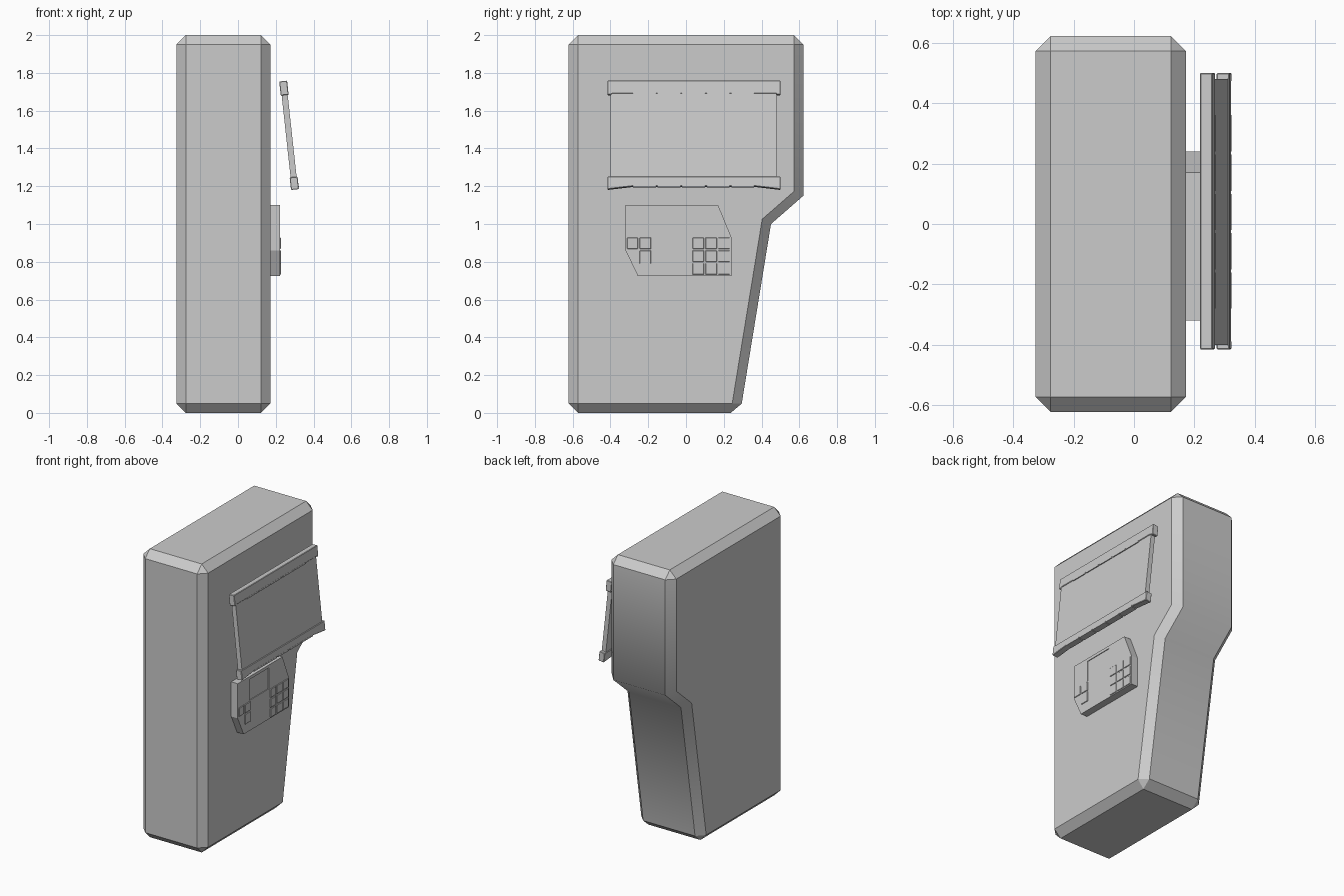
import bpy, bmesh
from math import radians, atan2
from mathutils import Matrix

if "Cube" in bpy.data.objects:
    bpy.data.objects.remove(bpy.data.objects["Cube"])


def prism(name, pts, x0, x1, matrix=None, bevel=0.0):
    """Extrude a (y, z) outline from x0 to x1, optionally chamfering its square edges."""
    bm = bmesh.new()
    face = bm.faces.new([bm.verts.new((x0, y, z)) for y, z in pts])
    ext = bmesh.ops.extrude_face_region(bm, geom=[face])
    moved = [v for v in ext["geom"] if isinstance(v, bmesh.types.BMVert)]
    bmesh.ops.translate(bm, verts=moved, vec=(x1 - x0, 0, 0))
    bmesh.ops.recalc_face_normals(bm, faces=bm.faces[:])
    if bevel:
        sharp = [e for e in bm.edges if e.calc_face_angle(0) > radians(60)]
        bmesh.ops.bevel(bm, geom=sharp, offset=bevel, segments=1,
                        profile=0.5, affect='EDGES')
    if matrix:
        bm.transform(matrix)
    me = bpy.data.meshes.new(name)
    bm.to_mesh(me)
    bm.free()
    ob = bpy.data.objects.new(name, me)
    bpy.context.collection.objects.link(ob)
    return ob


def rect(y0, y1, z0, z1):
    return [(y0, z0), (y1, z0), (y1, z1), (y0, z1)]


# cabinet body: chamfered profile, shading blended over the rear bend
body = prism("cabinet_body",
             [(-0.622, 0), (0.287, 0), (0.45, 1.0), (0.622, 1.15), (0.622, 2), (-0.622, 2)],
             -0.326, 0.172, bevel=0.05)
bm = bmesh.new()
bm.from_mesh(body.data)
for f in bm.faces:
    f.smooth = True
for e in bm.edges:
    a, b = (v.co for v in e.verts)
    e.smooth = abs(a.z - b.z) < 0.03 and 0.9 < a.z < 1.25
bm.to_mesh(body.data)
bm.free()

# tilted screen floating in front of the cabinet, with a rail at each end
tilt = (Matrix.Translation((0.2705, 0, 1.4675))
        @ Matrix.Rotation(-atan2(0.055, 0.505), 4, 'Y'))
prism("screen_panel", rect(-0.40, 0.48, -0.25, 0.25), -0.016, 0.016, tilt)
prism("screen_top_rail",
      [(-0.415, 0.216), (-0.40, 0.216), (-0.39, 0.222), (0.475, 0.222),
       (0.485, 0.216), (0.50, 0.216), (0.50, 0.291), (-0.415, 0.291)],
      -0.021, 0.021, tilt, bevel=0.003)
prism("screen_bottom_rail",
      [(-0.415, -0.287), (-0.28, -0.271), (0.365, -0.271), (0.50, -0.287),
       (0.50, -0.22), (-0.415, -0.22)],
      -0.021, 0.021, tilt, bevel=0.003)

# short segmented strips along the rails
for i in range(5):
    y = -0.28 + i * 0.13
    for label, z in (("top", 0.217), ("bottom", -0.275)):
        prism(f"{label}_rail_strip_{i + 1}", rect(y, y + 0.12, z, z + 0.01),
              -0.018, 0.022, tilt)

# control plate with a shallow display recess
plate = prism("control_plate",
              [(-0.32, 0.86), (-0.255, 0.725), (0.24, 0.725), (0.24, 0.93),
               (0.17, 1.10), (-0.32, 1.10)], 0.165, 0.222)
cutter = prism("recess_cutter", rect(-0.19, 0.02, 0.935, 1.08), 0.217, 0.25)
cutter.hide_render = True
cut = plate.modifiers.new("recess", 'BOOLEAN')
cut.operation = 'DIFFERENCE'
cut.object = cutter
cut.solver = 'EXACT'
bpy.context.view_layer.objects.active = plate
bpy.ops.object.modifier_apply(modifier="recess")
bpy.data.objects.remove(cutter)

# keypad of nine keys plus three function keys
keys = [rect(0.035 + c * 0.068, 0.095 + c * 0.068, 0.732 + r * 0.068, 0.792 + r * 0.068)
        for r in range(3) for c in range(3)]
keys += [rect(-0.312, -0.255, 0.868, 0.928), rect(-0.245, -0.185, 0.868, 0.928),
         rect(-0.245, -0.185, 0.79, 0.86)]
for i, k in enumerate(keys):
    prism(f"key_{i + 1}", k, 0.21, 0.227, bevel=0.002)
